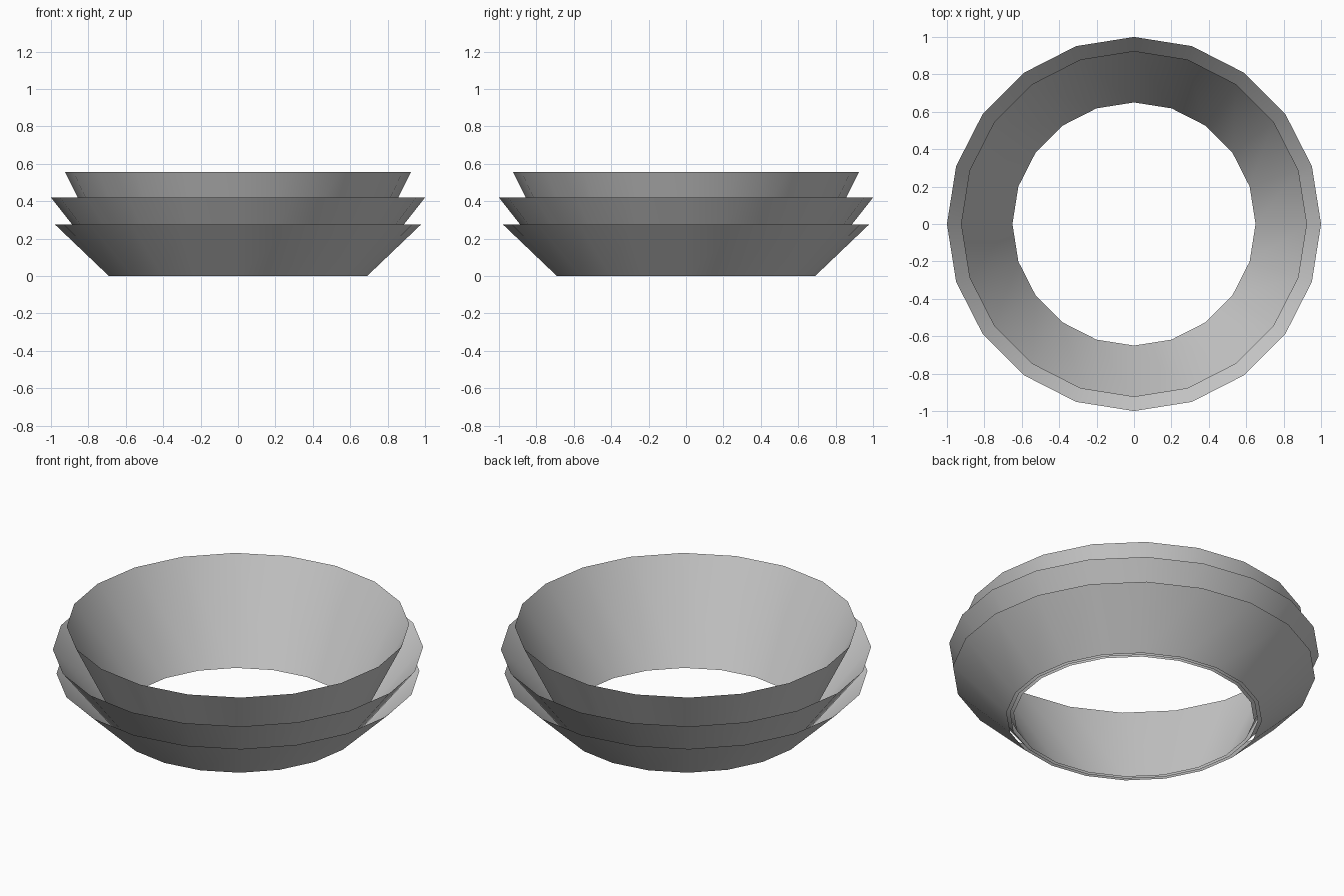
import bpy, bmesh, math

if "Cube" in bpy.data.objects:
    bpy.data.objects.remove(bpy.data.objects["Cube"])

SIDES = 20


def flared_ring(name, r_bottom, r_top, height):
    """Open, thin conical band standing on z = 0."""
    bm = bmesh.new()
    rings = []
    for r, z in ((r_bottom, 0.0), (r_top, height)):
        rings.append([bm.verts.new((r * math.cos(2 * math.pi * i / SIDES),
                                    r * math.sin(2 * math.pi * i / SIDES), z))
                      for i in range(SIDES)])
    low, high = rings
    for i in range(SIDES):
        j = (i + 1) % SIDES
        face = bm.faces.new((low[i], low[j], high[j], high[i]))
        face.smooth = True
    mesh = bpy.data.meshes.new(name)
    bm.to_mesh(mesh)
    bm.free()
    obj = bpy.data.objects.new(name, mesh)
    bpy.context.collection.objects.link(obj)
    return obj


# Three nested collars, each inner one steeper and taller
flared_ring("outer_collar", 0.69, 0.98, 0.277)
flared_ring("middle_collar", 0.67, 1.0, 0.42)
flared_ring("inner_collar", 0.65, 0.925, 0.557)
